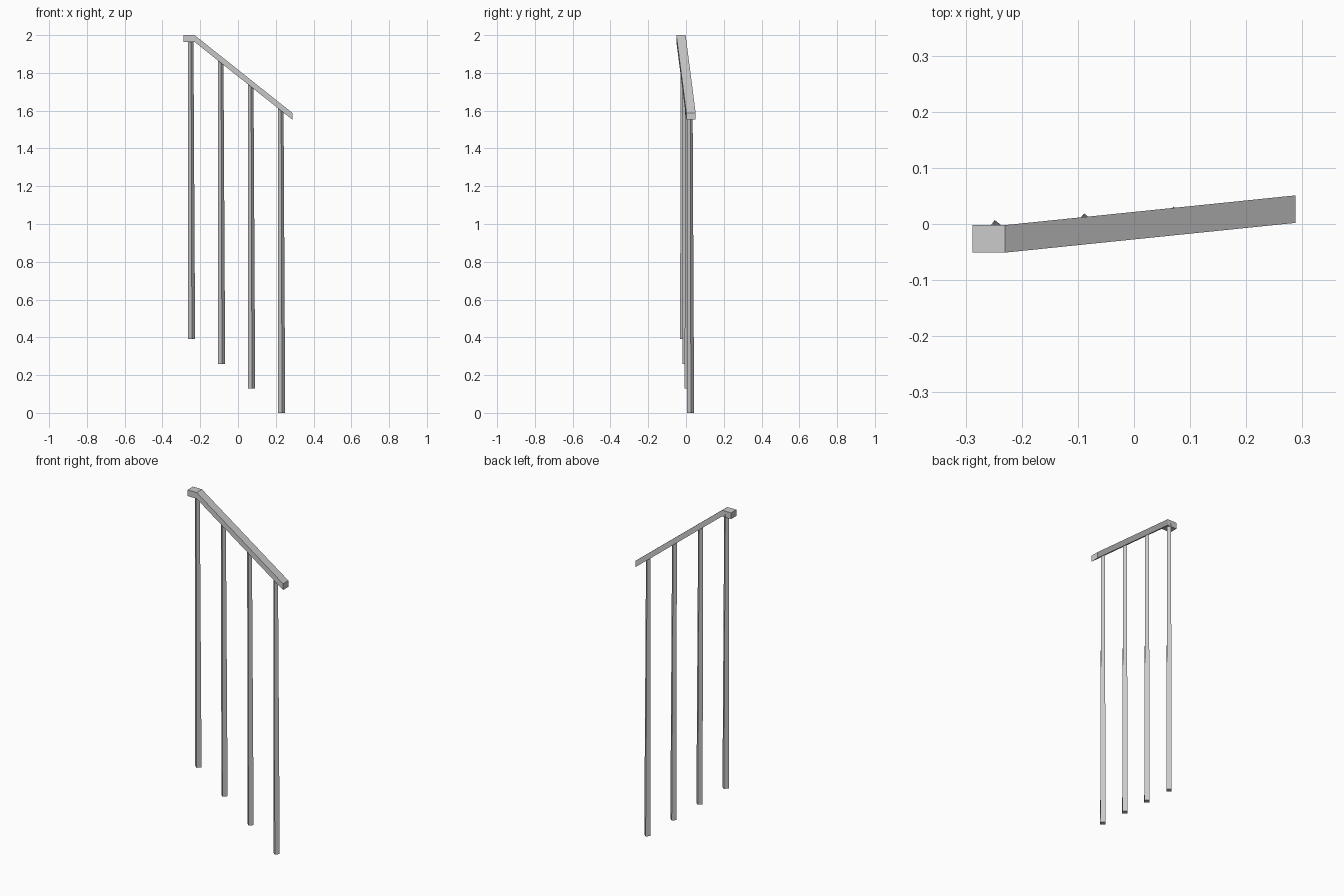
import bpy, math
from mathutils import Vector

if "Cube" in bpy.data.objects:
    bpy.data.objects.remove(bpy.data.objects["Cube"])

def loft(name, rings):
    """Join four-sided rings into a closed solid."""
    verts = [v for ring in rings for v in ring]
    faces = [(3, 2, 1, 0)]
    for r in range(len(rings) - 1):
        a, b = 4 * r, 4 * r + 4
        for i in range(4):
            j = (i + 1) % 4
            faces.append((a + i, a + j, b + j, b + i))
    n = len(verts)
    faces.append((n - 4, n - 3, n - 2, n - 1))
    mesh = bpy.data.meshes.new(name)
    mesh.from_pydata(verts, [], faces)
    obj = bpy.data.objects.new(name, mesh)
    bpy.context.collection.objects.link(obj)
    return obj

# handrail: short level piece, then a sloping run cut plumb at the end
W, H = 0.049, 0.036
path = [(-0.288, -0.051, 2.0), (-0.23, -0.051, 2.0), (0.288, 0.002, 1.588)]
loft("handrail", [[(x, y, z - H), (x, y + W, z - H), (x, y + W, z), (x, y, z)]
                  for x, y, z in path])

def rail_mid(x):
    return 2.0 - H / 2 - max(0, x + 0.23) * 0.412 / 0.518

def square(cx, cy, z, size, angle):
    r = size / math.sqrt(2)
    return [Vector((cx + r * math.cos(angle + k * math.pi / 2),
                    cy + r * math.sin(angle + k * math.pi / 2), z))
            for k in (-1.5, -0.5, 0.5, 1.5)]

# balusters: slightly turned with the rail and tapering upward
turn = math.radians(5.8) + math.pi / 4 + math.pi / 2
for i in range(4):
    x, y = -0.246 + 0.159 * i, -0.012 + 0.012 * i
    z = 0.39 - 0.13 * i
    tx, ty = x - 0.004, y - 0.003
    loft(f"baluster_{i + 1}", [square(x, y, z, 0.027, turn),
                               square(tx, ty, rail_mid(tx), 0.02, turn)])
